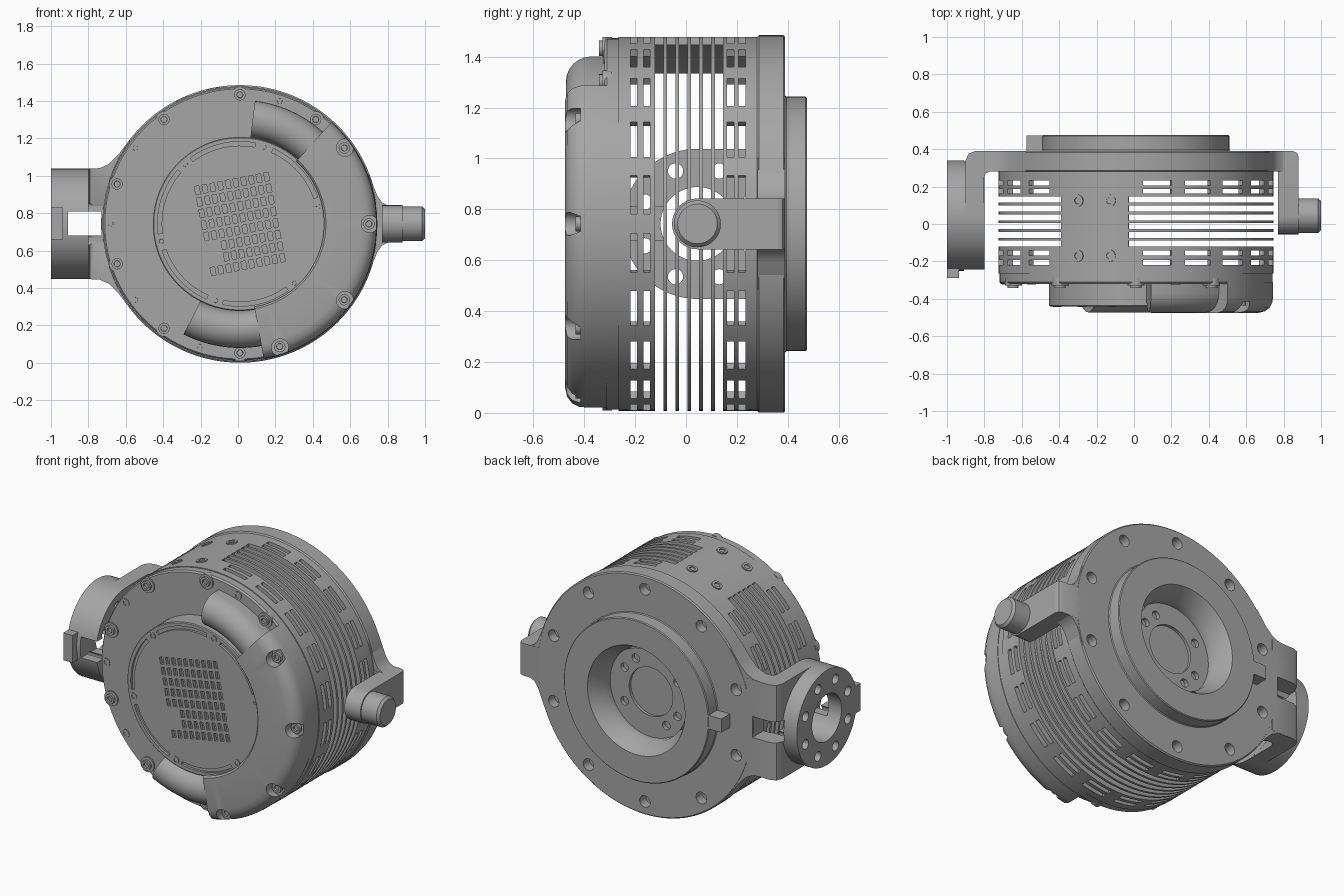
import bpy, bmesh
from math import radians, sin, cos, asin, degrees, pi, ceil
from mathutils import Vector, Matrix

if "Cube" in bpy.data.objects:
    bpy.data.objects.remove(bpy.data.objects["Cube"])

grey = bpy.data.materials.new("machined_grey")
grey.use_nodes = True
COLOR = (0.38, 0.38, 0.38, 1)
grey.diffuse_color = COLOR
grey.node_tree.nodes["Principled BSDF"].inputs["Base Color"].default_value = COLOR

CX, CZ = 0.01, 0.743      # main axis runs along y
PY = 0.045                # trunnion axis runs along x


def polar(r, deg, y):
    """Point around the main axis; angle is measured from the top towards +x."""
    a = radians(deg)
    return Vector((CX + r * sin(a), y, CZ + r * cos(a)))


def add_cyl(bm, p0, p1, r, n=32, r2=None, socket=0):
    p0, p1 = Vector(p0), Vector(p1)
    d = p1 - p0
    rot = d.to_track_quat('Z', 'Y').to_matrix().to_4x4()
    res = bmesh.ops.create_cone(bm, cap_ends=True, segments=n, radius1=r,
                                radius2=r if r2 is None else r2, depth=d.length,
                                matrix=Matrix.Translation((p0 + p1) / 2) @ rot)
    if socket:
        bm.normal_update()
        faces = {f for v in res["verts"] for f in v.link_faces}
        top = [f for f in faces if f.normal.dot(d.normalized()) > 0.9]
        bmesh.ops.inset_individual(bm, faces=top, thickness=r * 0.45)
        bmesh.ops.inset_individual(bm, faces=top, thickness=0.001, depth=-socket)


def add_box(bm, lo, hi, mat=Matrix()):
    lo, hi = Vector(lo), Vector(hi)
    bmesh.ops.create_cube(bm, size=1, matrix=mat @ Matrix.Translation((lo + hi) / 2)
                          @ Matrix.Diagonal((*(hi - lo), 1)))


def add_prism(bm, pts, to3d, a, b):
    """Extrude a flat outline between two depths."""
    rows = [[bm.verts.new(to3d(p, q, d)) for p, q in pts] for d in (a, b)]
    n = len(pts)
    new = [bm.faces.new(row) for row in rows]
    for i in range(n):
        j = (i + 1) % n
        new.append(bm.faces.new((rows[0][i], rows[0][j], rows[1][j], rows[1][i])))
    bmesh.ops.recalc_face_normals(bm, faces=new)


def add_sweep(bm, prof, a0=0, a1=360):
    """Sweep a closed (radius, y) section around the main axis."""
    full = a1 - a0 == 360
    n = ceil((a1 - a0) / 3)
    rings = [[bm.verts.new(polar(r, a0 + (a1 - a0) * i / n, y)) for r, y in prof]
             for i in range(n if full else n + 1)]
    new, m = [], len(prof)
    for i in range(n):
        A, B = rings[i], rings[(i + 1) % len(rings)]
        for j in range(m):
            k = (j + 1) % m
            if prof[j][0] or prof[k][0]:
                new.append(bm.faces.new((A[j], A[k], B[k], B[j])))
    if not full:
        new += [bm.faces.new(rings[0]), bm.faces.new(rings[-1])]
    bmesh.ops.remove_doubles(bm, verts=[v for r in rings for v in r], dist=1e-5)
    bmesh.ops.recalc_face_normals(bm, faces=[f for f in new if f.is_valid])


def build(name, fill, cuts=(), solid=0):
    """Make an object from a fill function, cut it, and shade it."""
    def make(nm, fn):
        bm = bmesh.new()
        fn(bm)
        me = bpy.data.meshes.new(nm)
        bm.to_mesh(me)
        bm.free()
        o = bpy.data.objects.new(nm, me)
        bpy.context.collection.objects.link(o)
        return o
    ob = make(name, fill)
    ob.data.materials.append(grey)
    for o in bpy.context.selected_objects:
        o.select_set(False)
    bpy.context.view_layer.objects.active = ob
    ob.select_set(True)
    if solid:
        m = ob.modifiers.new("thickness", 'SOLIDIFY')
        m.thickness, m.offset = solid, -1
        bpy.ops.object.modifier_apply(modifier=m.name)
    for fn in cuts:
        cutter = make("cutter", fn)
        cutter.hide_render = True
        m = ob.modifiers.new("cut", 'BOOLEAN')
        m.operation, m.solver, m.object = 'DIFFERENCE', 'EXACT', cutter
        bpy.ops.object.modifier_apply(modifier=m.name)
        bpy.data.objects.remove(cutter)
    bpy.ops.object.shade_smooth_by_angle(angle=radians(32))
    return ob


# Slotted cage: a grid of cells with the vent cells left out
SHORT = [(y - 0.013, y + 0.013) for y in (-0.205, -0.155, 0.175, 0.22)]
LONG = [(y - 0.016, y + 0.016) for y in (-0.105 + 0.047 * i for i in range(6))]


def cage(bm):
    ys = sorted([-0.265, 0.285] + [e for s in SHORT + LONG for e in s])
    grid = [[bm.verts.new(polar(0.735, 3 * i, y)) for y in ys] for i in range(120)]
    for i in range(120):
        a = 3 * i
        for j in range(len(ys) - 1):
            cell = (ys[j], ys[j + 1])
            if cell in LONG and not 327 <= a < 357:
                continue
            if cell in SHORT and 3 <= a < 325 and (a - 3) % 18 < 12:
                continue
            A, B = grid[i], grid[(i + 1) % 120]
            bm.faces.new((A[j], B[j], B[j + 1], A[j + 1]))
    bmesh.ops.delete(bm, geom=[v for v in bm.verts if not v.link_faces], context='VERTS')


build("slotted_cage", cage, solid=0.03)


def panel_screws(bm):
    for x in (-0.3, -0.13):
        a = degrees(asin((x - CX) / 0.735))
        for y in (0.125, -0.17):
            add_cyl(bm, polar(0.72, a, y), polar(0.741, a, y), 0.032, 20, socket=0.01)


build("panel_screws", panel_screws)


# Rear flange with raised boss and stepped recess
def flange_holes(bm):
    for k in range(10):
        add_cyl(bm, polar(0.66, 36 * k, 0.33), polar(0.66, 36 * k, 0.42), 0.036, 24)


def recess_holes(bm):
    for a in (30, 60, 120, 210, 240, 300):
        add_cyl(bm, polar(0.21, a, 0.305), polar(0.21, a, 0.4), 0.026, 20)


build("rear_flange", lambda bm: add_sweep(bm, [
    (0, 0.28), (0.735, 0.28), (0.742, 0.287), (0.742, 0.383), (0.735, 0.39), (0.505, 0.39),
    (0.5, 0.395), (0.5, 0.47), (0.495, 0.475), (0.335, 0.475), (0.28, 0.38), (0.28, 0.33),
    (0.15, 0.33), (0.15, 0.312), (0, 0.312)]), [flange_holes, recess_holes])
build("boss_key", lambda bm: add_box(bm, (-0.575, 0.385, 0.7), (-0.47, 0.474, 0.785)))


# Fillet webs where the arms meet the flange
def web(half):
    pts = [(x, CZ + z) for x, z in half] + [(x, CZ - z) for x, z in reversed(half)]
    return lambda bm: add_prism(bm, pts, lambda x, z, y: (x, y, z), 0.281, 0.389)


build("right_web", web([(-0.8, 0.295), (-0.74, 0.298), (-0.69, 0.32), (-0.64, 0.37),
                        (-0.58, 0.45)]), [flange_holes,
      lambda bm: add_box(bm, (-0.91, -0.5, 0.68), (-0.73, 0.6, 0.81))])
build("left_web", web([(0.8, 0.1), (0.77, 0.115), (0.745, 0.15), (0.7, 0.26), (0.66, 0.3)]),
      [flange_holes])


# Right arm: wide bracket ending in a drilled bearing disc
def side_slot(bm):
    add_box(bm, (-0.91, -0.5, 0.68), (-0.73, 0.6, 0.81))


def bearing_bore(bm):
    add_cyl(bm, (-1.1, PY, CZ), (-0.7, PY, CZ), 0.145, 48)


def bearing_holes(bm):
    for k in range(8):
        a = radians(22.5 + 45 * k)
        y, z = PY + 0.225 * sin(a), CZ + 0.225 * cos(a)
        add_cyl(bm, (-1.1, y, z), (-0.7, y, z), 0.03, 20)


ARM_CUTS = [side_slot, bearing_bore, bearing_holes]
build("right_bracket", lambda bm: add_prism(bm, [
    (-0.69, 0.39), (-0.85, 0.39), (-0.885, 0.375), (-0.9, 0.34), (-0.9, PY), (-0.801, PY),
    (-0.801, 0.25), (-0.792, 0.272), (-0.77, 0.28), (-0.69, 0.28)],
    lambda x, y, z: (x, y, z), CZ - 0.295, CZ + 0.295), ARM_CUTS)
build("bearing_disc", lambda bm: add_cyl(bm, (-1, PY, CZ), (-0.8, PY, CZ), 0.295, 80), ARM_CUTS)
build("bearing_lug", lambda bm: add_box(bm, (-0.999, -0.29, 0.66), (-0.935, -0.2, 0.83)))

# Left arm: narrow rounded strap with a pin
END = [(PY + 0.1 * cos(pi / 2 + pi * i / 16), CZ + 0.1 * sin(pi / 2 + pi * i / 16))
       for i in range(17)]
build("left_arm", lambda bm: add_prism(bm, END + [(0.36, CZ - 0.1), (0.36, CZ + 0.1)],
                                       lambda y, z, x: (x, y, z), 0.77, 0.88))
build("left_arm_corner", lambda bm: add_prism(bm, [
    (0.69, 0.39), (0.85, 0.39), (0.872, 0.38), (0.88, 0.36), (0.88, 0.28), (0.69, 0.28)],
    lambda x, y, z: (x, y, z), CZ - 0.1, CZ + 0.1))


def pin(bm):
    add_cyl(bm, (0.87, PY, CZ), (0.985, PY, CZ), 0.092, 48)
    add_cyl(bm, (0.985, PY, CZ), (1, PY, CZ), 0.092, 48, r2=0.078)


build("pin", pin)

# Front plate with bolt tabs
BOLTS = (0, 36, 180, 216, 252, 288, 324)
DEEP = (54, 90, 126, 162)
PLAIN = (18, 198, 234, 270, 306)
build("front_plate", lambda bm: add_sweep(bm, [
    (0, -0.26), (0.73, -0.26), (0.73, -0.31), (0.722, -0.32), (0, -0.32)]))


def bolts(bm):
    for a in BOLTS:
        add_cyl(bm, polar(0.688, a, -0.29), polar(0.688, a, -0.328), 0.046)
        add_cyl(bm, polar(0.69, a, -0.32), polar(0.69, a, -0.342), 0.03, 20, socket=0.012)
    for a in DEEP:
        add_cyl(bm, polar(0.69, a, -0.4), polar(0.69, a, -0.435), 0.03, 20, socket=0.012)
    for a in PLAIN:
        add_cyl(bm, polar(0.69, a, -0.3), polar(0.69, a, -0.324), 0.025, 20, socket=0.008)


build("front_bolts", bolts)


# Raised duct around the front: rounded ends and a wide middle
def pockets(bm):
    for a in DEEP:
        add_cyl(bm, polar(0.695, a, -0.415), polar(0.695, a, -0.55), 0.046)


build("duct_middle", lambda bm: add_sweep(bm, [
    (0.45, -0.31), (0.45, -0.465), (0.46, -0.475), (0.655, -0.475), (0.69, -0.467),
    (0.716, -0.448), (0.73, -0.42), (0.733, -0.39), (0.733, -0.31)], 42, 170), [pockets])
DUCT = [(0.563 + 0.1 * cos(pi * i / 12), -0.372 - 0.1 * sin(pi * i / 12)) for i in range(13)]
DUCT += [(0.463, -0.31), (0.663, -0.31)]
for label, a0, a1 in (("upper", 7, 44), ("lower", 168, 207)):
    build(label + "_duct_end", lambda bm: add_sweep(bm, DUCT, a0, a1))


# Centre cap with arc grooves, vent grille and small screws
def grooves(bm):
    for a0, a1 in ((-37, 11), (24, 71), (204, 251), (263, 311), (144, 192)):
        add_sweep(bm, [(0.418, -0.425), (0.44, -0.425), (0.44, -0.5), (0.418, -0.5)], a0, a1)


def grille(bm):
    turn = Matrix.Translation((CX, 0, CZ)) @ Matrix.Rotation(radians(-11), 4, 'Y')
    for row in range(8):
        for col in range(10):
            if row in (5, 6) and col < 2:
                continue
            u, v = -0.189 + 0.042 * col, 0.22 - 0.063 * row
            add_box(bm, (u - 0.012, -0.5, v - 0.022), (u + 0.012, -0.42, v + 0.022), turn)


build("centre_cap", lambda bm: add_sweep(bm, [
    (0, -0.31), (0.465, -0.31), (0.465, -0.435), (0.46, -0.44), (0, -0.44)]), [grooves, grille])


def cap_screws(bm):
    for k in range(6):
        add_cyl(bm, polar(0.43, 17.5 + 60 * k, -0.43), polar(0.43, 17.5 + 60 * k, -0.444),
                0.022, 16, socket=0.006)


build("cap_screws", cap_screws)
